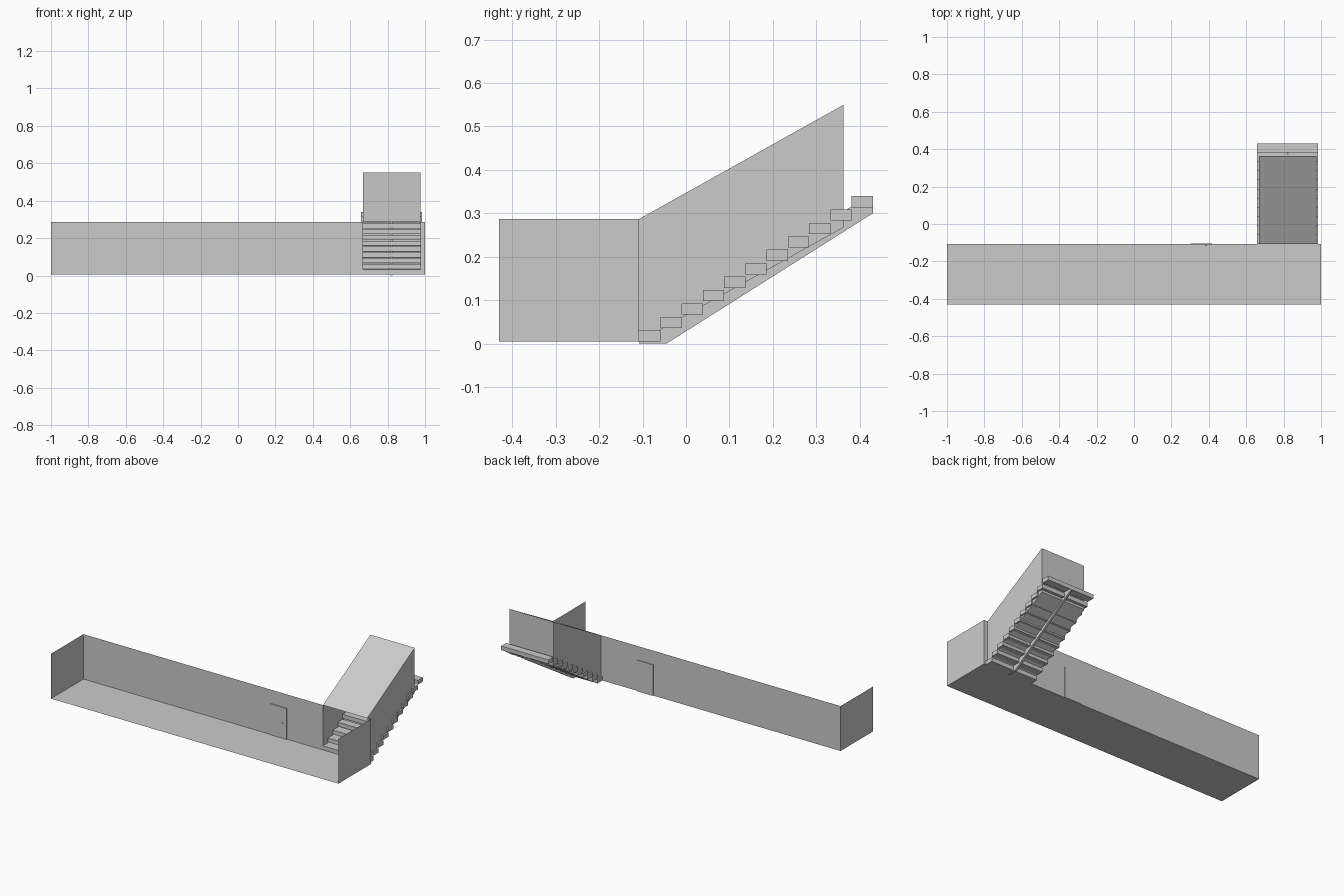
import bpy, bmesh
from mathutils import Matrix

if "Cube" in bpy.data.objects:
    bpy.data.objects.remove(bpy.data.objects["Cube"])

# Main dimensions
FRONT, BACK, END = -0.43, -0.108, 0.363
FLOOR, TOP = 0.005, 0.287
RISE = 0.263                      # climb of the sloped stairwell
XL, XR = 0.667, 0.975             # stairwell side walls
STEPS, RUN, STEP_RISE = 11, 0.0489, 0.0309


def finish(name, bm):
    mesh = bpy.data.meshes.new(name)
    bm.to_mesh(mesh)
    bm.free()
    obj = bpy.data.objects.new(name, mesh)
    bpy.context.collection.objects.link(obj)
    return obj


def sheet(name, pts):
    bm = bmesh.new()
    bm.faces.new([bm.verts.new(p) for p in pts])
    return finish(name, bm)


def box(name, lo, hi):
    bm = bmesh.new()
    bmesh.ops.create_cube(bm, size=1)
    for v in bm.verts:
        v.co = [lo[i] + (v.co[i] + 0.5) * (hi[i] - lo[i]) for i in range(3)]
    return finish(name, bm)


def side_wall(name, x, profile):
    return sheet(name, [(x, y, z) for y, z in profile])


def back_panel(name, x0, x1, y, z0, z1):
    return sheet(name, [(x0, y, z0), (x1, y, z0), (x1, y, z1), (x0, y, z1)])


def slope(name, x0, x1, y0, y1, z0, z1):
    return sheet(name, [(x0, y0, z0), (x1, y0, z0), (x1, y1, z1), (x0, y1, z1)])


# Open corridor: floor, end walls and back wall around the stair opening
slope("corridor_floor", -1, 1, FRONT, BACK, FLOOR, FLOOR)
end_profile = [(FRONT, FLOOR), (BACK, FLOOR), (BACK, TOP), (FRONT, TOP)]
for side, x in (("left", -1), ("right", 1)):
    side_wall(f"corridor_{side}_wall", x, end_profile)
back_panel("corridor_back_wall", -1, XL, BACK, FLOOR, TOP)
back_panel("corridor_back_wall_strip", XR, 1, BACK, FLOOR, TOP)

# Sloped stairwell shell
well_profile = [(BACK, FLOOR), (END, FLOOR + RISE), (END, TOP + RISE), (BACK, TOP)]
for side, x in (("left", XL), ("right", XR)):
    side_wall(f"stairwell_{side}_wall", x, well_profile)
slope("stairwell_floor", XL, XR, BACK, END, FLOOR, FLOOR + RISE)
slope("stairwell_ceiling", XL, XR, BACK, END, TOP, TOP + RISE)
back_panel("stairwell_end_wall", XL, XR, END, FLOOR + RISE, TOP + RISE)

# Stair treads, slightly wider than the stairwell
for i in range(STEPS):
    y, z = BACK + i * RUN, FLOOR + i * STEP_RISE
    box(f"stair_tread_{i + 1}", (0.657, y, z), (0.985, y + RUN, z + 0.026))

# Central stringer under the treads
bm = bmesh.new()
profile = [(BACK, 0), (-0.045, 0), (0.43, 0.30), (0.43, 0.316), (0.381, 0.316), (BACK, 0.006)]
face = bm.faces.new([bm.verts.new((0.815, y, z)) for y, z in profile])
ext = bmesh.ops.extrude_face_region(bm, geom=[face])
bmesh.ops.translate(bm, vec=(0.012, 0, 0),
                    verts=[g for g in ext["geom"] if isinstance(g, bmesh.types.BMVert)])
bmesh.ops.recalc_face_normals(bm, faces=bm.faces)
finish("stair_stringer", bm)

# Door leaf set through the back wall, with a small knob
box("door", (0.303, -0.112, FLOOR), (0.417, -0.103, 0.20))
bm = bmesh.new()
bmesh.ops.create_cone(bm, cap_ends=True, segments=12, radius1=0.003, radius2=0.005, depth=0.007,
                      matrix=Matrix.Translation((0.387, -0.1145, 0.10)) @ Matrix.Rotation(1.5708, 4, 'X'))
finish("door_knob", bm)
